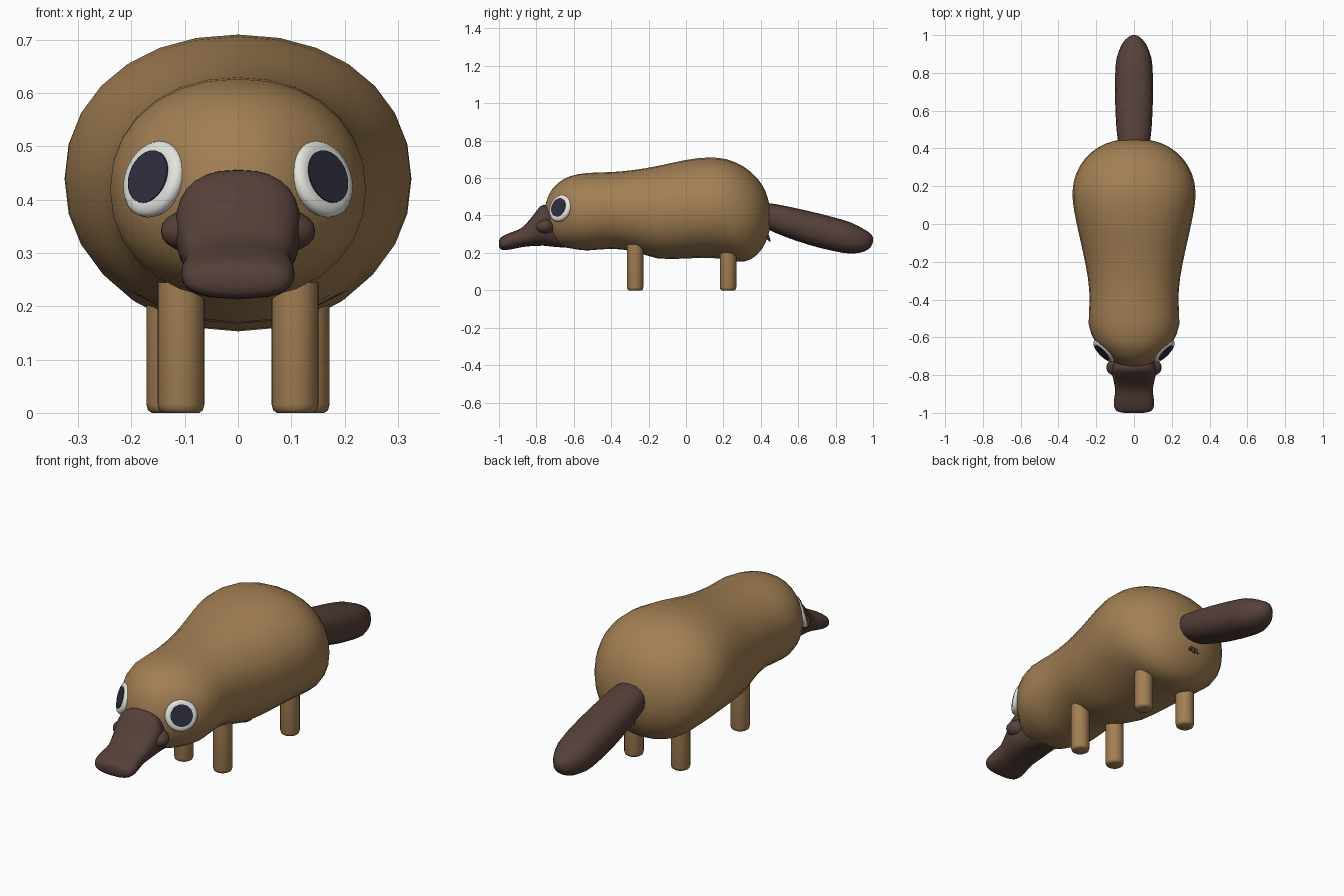
import bpy, bmesh, math
from mathutils import Vector

if "Cube" in bpy.data.objects:
    bpy.data.objects.remove(bpy.data.objects["Cube"])


def material(name, rgb):
    m = bpy.data.materials.new(name)
    m.diffuse_color = (*rgb, 1)
    m.use_nodes = True
    m.node_tree.nodes["Principled BSDF"].inputs["Base Color"].default_value = m.diffuse_color
    return m


FUR = material("brown fur", (0.36, 0.212, 0.088))
DARK = material("dark brown skin", (0.092, 0.051, 0.041))
WHITE = material("eye white", (0.78, 0.78, 0.74))
PUPIL = material("dark pupil", (0.027, 0.027, 0.046))


def finish(name, bm, mat, angle=50):
    bmesh.ops.recalc_face_normals(bm, faces=bm.faces)
    me = bpy.data.meshes.new(name)
    bm.to_mesh(me)
    bm.free()
    me.materials.append(mat)
    ob = bpy.data.objects.new(name, me)
    bpy.context.collection.objects.link(ob)
    bpy.ops.object.select_all(action='DESELECT')
    ob.select_set(True)
    bpy.context.view_layer.objects.active = ob
    bpy.ops.object.shade_smooth_by_angle(angle=math.radians(angle))
    return ob


def spline(rows, steps):
    """Catmull-Rom interpolation of the section rows."""
    pts = [rows[0]] + rows + [rows[-1]]
    out = []
    for i in range(1, len(pts) - 2):
        for s in range(steps):
            t = s / steps
            out.append([0.5 * (2 * b + (c - a) * t + (2 * a - 5 * b + 4 * c - d) * t * t
                               + (3 * b - a - 3 * c + d) * t ** 3)
                        for a, b, c, d in zip(*pts[i - 1:i + 3])])
    return out + [list(rows[-1])]


def loft(name, rows, mat, power=2.0, seg=28, steps=3, angle=60):
    """Rows are (y, half width, bottom z, top z)."""
    bm = bmesh.new()
    rings = []
    for y, w, lo, hi in spline(rows, steps):
        ring = []
        for k in range(seg):
            a = 2 * math.pi * k / seg
            c, s = math.cos(a), math.sin(a)
            x = math.copysign(abs(c) ** (2 / power), c) * w
            z = (lo + hi) / 2 + math.copysign(abs(s) ** (2 / power), s) * (hi - lo) / 2
            ring.append(bm.verts.new((x, y, z)))
        rings.append(ring)
    for r0, r1 in zip(rings, rings[1:]):
        for k in range(seg):
            j = (k + 1) % seg
            bm.faces.new((r0[k], r0[j], r1[j], r1[k]))
    bm.faces.new(rings[0])
    bm.faces.new(rings[-1])
    return finish(name, bm, mat, angle)


def lathe(name, profile, mat, origin, axis, seg=24, angle=50):
    """Spin (radius, height) points about an axis through origin."""
    bm = bmesh.new()
    rot = Vector(axis).to_track_quat('Z', 'Y')
    rings = [[bm.verts.new(Vector(origin) + rot @ Vector(
        (r * math.cos(2 * math.pi * k / seg), r * math.sin(2 * math.pi * k / seg), h)))
        for k in range(seg)] for r, h in profile]
    for r0, r1 in zip(rings, rings[1:]):
        for k in range(seg):
            j = (k + 1) % seg
            bm.faces.new((r0[k], r0[j], r1[j], r1[k]))
    bm.faces.new(rings[0])
    bm.faces.new(rings[-1])
    return finish(name, bm, mat, angle)


# Body and head in one smooth form
loft("body", [
    (-0.755, 0.03, 0.36, 0.44), (-0.745, 0.075, 0.30, 0.48), (-0.72, 0.115, 0.265, 0.535),
    (-0.675, 0.163, 0.24, 0.58), (-0.62, 0.208, 0.225, 0.61), (-0.53, 0.24, 0.213, 0.627),
    (-0.40, 0.235, 0.222, 0.632), (-0.28, 0.245, 0.208, 0.643), (-0.15, 0.27, 0.17, 0.665),
    (0.0, 0.303, 0.17, 0.697), (0.12, 0.324, 0.174, 0.71), (0.22, 0.32, 0.164, 0.70),
    (0.31, 0.285, 0.153, 0.66), (0.38, 0.225, 0.19, 0.60), (0.425, 0.15, 0.255, 0.53),
    (0.447, 0.07, 0.32, 0.45), (0.45, 0.02, 0.36, 0.40)], FUR, power=2.12, steps=2)

# Bill with a wide collar at its root
loft("bill", [
    (-0.60, 0.08, 0.225, 0.40), (-0.70, 0.10, 0.232, 0.44), (-0.755, 0.115, 0.238, 0.456),
    (-0.785, 0.117, 0.238, 0.442), (-0.83, 0.108, 0.236, 0.385), (-0.88, 0.10, 0.23, 0.333),
    (-0.94, 0.106, 0.218, 0.308), (-0.975, 0.102, 0.215, 0.292), (-0.993, 0.085, 0.222, 0.28),
    (-1.0, 0.05, 0.237, 0.265)], DARK, power=2.5)
loft("bill_collar", [
    (-0.70, 0.10, 0.30, 0.38), (-0.735, 0.138, 0.292, 0.392), (-0.76, 0.145, 0.29, 0.392),
    (-0.785, 0.138, 0.297, 0.382), (-0.81, 0.10, 0.31, 0.365)], DARK, power=2.3)

# Flat tail sloping down to a blunt point
loft("tail", [
    (0.38, 0.07, 0.36, 0.46), (0.44, 0.085, 0.325, 0.466), (0.52, 0.094, 0.29, 0.453),
    (0.65, 0.10, 0.245, 0.425), (0.78, 0.10, 0.212, 0.393), (0.88, 0.092, 0.196, 0.363),
    (0.955, 0.062, 0.208, 0.325), (0.99, 0.03, 0.235, 0.30), (1.0, 0.008, 0.262, 0.28)],
    DARK, power=2.3, seg=16, steps=2)

# Small prongs under the tail root
for i, dx in enumerate((-0.6, 0.0, 0.6)):
    lathe(f"tail_prong_{i}", [(0.012, 0), (0.009, 0.03), (0.003, 0.05)], DARK,
          (0, 0.425, 0.305), (dx, 0.45, -0.8), seg=8)

for side, label in ((1, "right"), (-1, "left")):
    # Legs with slightly rounded feet
    for part, x, y, top in (("front_leg", 0.107, -0.272, 0.245), ("back_leg", 0.128, 0.225, 0.24)):
        lathe(f"{part}_{label}", [(0.034, 0), (0.041, 0.005), (0.044, 0.016), (0.044, top)],
              FUR, (side * x, y, 0), (0, 0, 1), seg=20)
    # Eyes: rounded white disc and a dark pupil plate
    n = Vector((side * 0.69, -0.67, 0.28)).normalized()
    c = Vector((side * 0.158, -0.672, 0.439))
    lathe(f"eye_white_{label}", [(0.066, -0.02), (0.074, -0.005), (0.074, 0.004), (0.068, 0.012),
                                 (0.056, 0.015)], WHITE, c, n, seg=32)
    lathe(f"pupil_{label}", [(0.051, 0), (0.051, 0.004)], PUPIL, c + n * 0.0135, n, seg=32)
